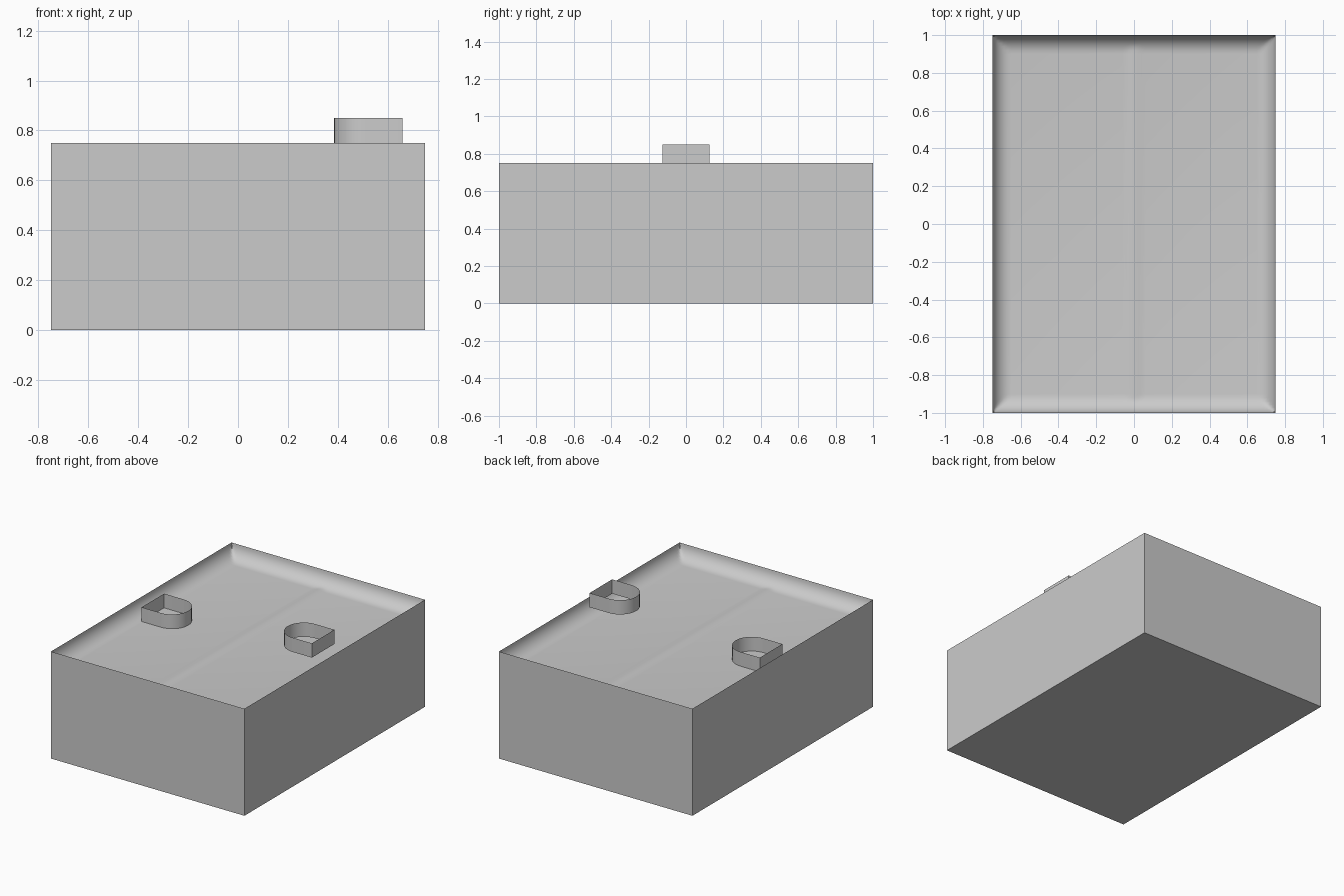
import bpy, bmesh, math

if "Cube" in bpy.data.objects:
    bpy.data.objects.remove(bpy.data.objects["Cube"])

W, L, H = 0.75, 1.0, 0.75      # half width, half length, rim height
R = 0.1                        # fillet radius = tray depth
STEPS = 8


def make_object(name, bm, smooth=None):
    mesh = bpy.data.meshes.new(name)
    bm.to_mesh(mesh)
    bm.free()
    ob = bpy.data.objects.new(name, mesh)
    bpy.context.collection.objects.link(ob)
    if smooth:
        bpy.ops.object.select_all(action='DESELECT')
        ob.select_set(True)
        bpy.context.view_layer.objects.active = ob
        bpy.ops.object.shade_smooth_by_angle(angle=math.radians(smooth))
    return ob


# Outer box, open at the top
bm = bmesh.new()
bmesh.ops.create_cube(bm, size=1)
for v in bm.verts:
    v.co = (v.co.x * 2 * W, v.co.y * 2 * L, (v.co.z + 0.5) * H)
top = [f for f in bm.faces if f.normal.z > 0.5]
bmesh.ops.delete(bm, geom=top, context='FACES_ONLY')
make_object("box_body", bm)


# Recessed tray: concave fillet around the rim, faint ridge down the middle
def tray_height(x, y):
    d = min(W - abs(x), L - abs(y))
    z = H - R
    if d < R:
        z = H - math.sqrt(max(0, R * R - (R - d) ** 2))
    ridge = 0.006 * (1 + math.cos(math.pi * x / 0.06)) / 2 if abs(x) < 0.06 else 0
    return max(z, H - R + ridge)


inset = [R * (1 - math.cos(i / STEPS * math.pi / 2)) for i in range(STEPS + 1)]
xs = sorted([-W + i for i in inset] + [W - i for i in inset]
            + [k * 0.02 for k in range(-3, 4)])
ys = sorted([-L + i for i in inset] + [L - i for i in inset])
bm = bmesh.new()
grid = [[bm.verts.new((x, y, tray_height(x, y))) for x in xs] for y in ys]
for a, b in zip(grid, grid[1:]):
    for i in range(len(xs) - 1):
        bm.faces.new((a[i], a[i + 1], b[i + 1], b[i]))
make_object("tray_surface", bm, 40)


# D-shaped thin-walled rings: flat side outward, round side inward
def d_ring(name, side, z0):
    r, flat, centre = 0.125, 0.66, 0.51
    pts = [(flat, -r), (flat, r)]
    for i in range(17):
        a = math.pi / 2 + math.pi * i / 16
        pts.append((centre + r * math.cos(a), r * math.sin(a)))
    bm = bmesh.new()
    low = [bm.verts.new((side * x, side * y, z0)) for x, y in pts]
    high = [bm.verts.new((side * x, side * y, z0 + 0.1)) for x, y in pts]
    n = len(pts)
    for i in range(n):
        j = (i + 1) % n
        bm.faces.new((low[i], low[j], high[j], high[i]))
    make_object(name, bm, 30)


d_ring("right_ring", 1, H)
d_ring("left_ring", -1, H - R)
